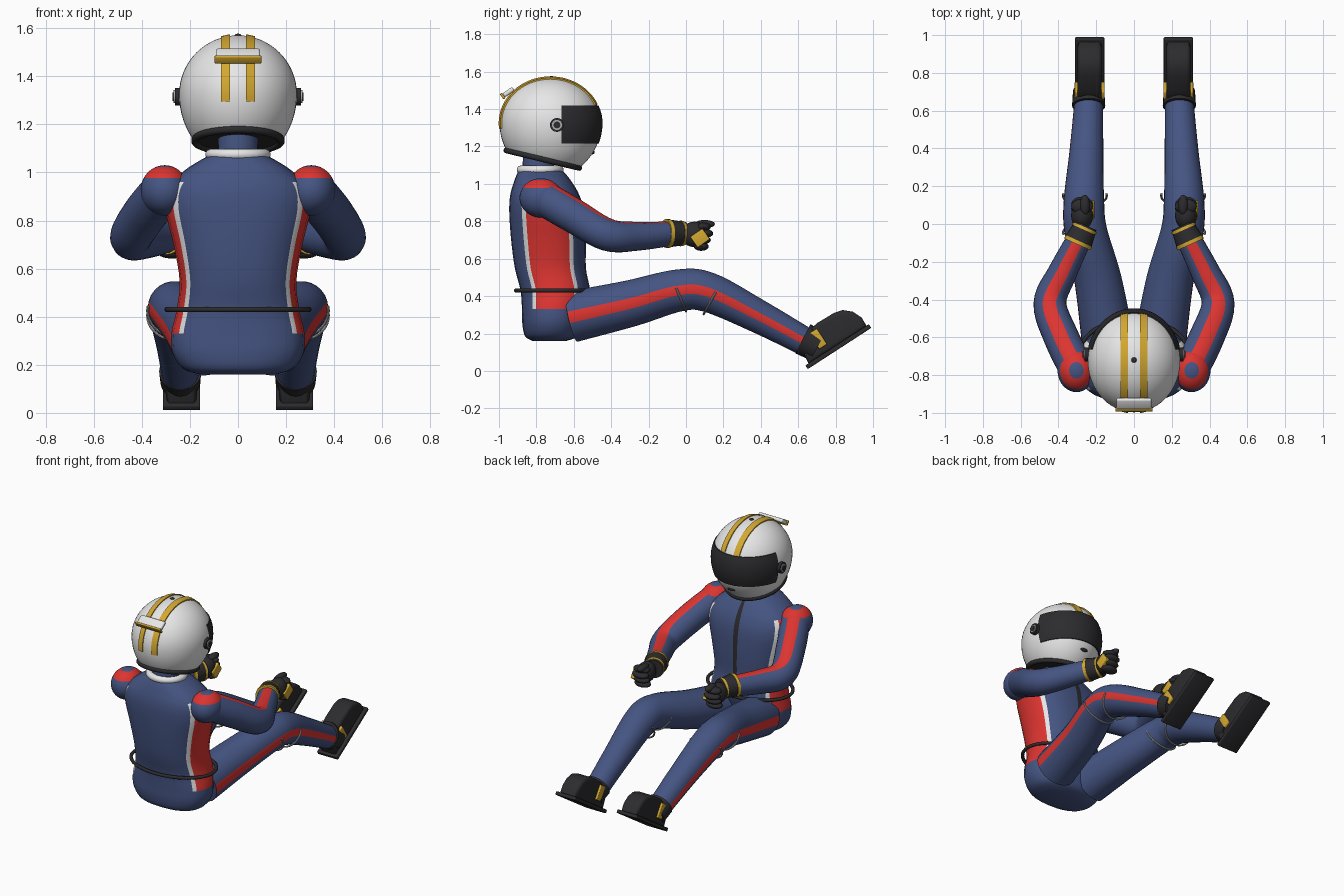
import bpy, bmesh, math
from mathutils import Vector as V, Matrix

if "Cube" in bpy.data.objects:
    bpy.data.objects.remove(bpy.data.objects["Cube"])

def mat(name, r, g, b):
    m = bpy.data.materials.new(name)
    m.diffuse_color = (r, g, b, 1)
    m.use_nodes = True
    m.node_tree.nodes["Principled BSDF"].inputs["Base Color"].default_value = m.diffuse_color
    return m

BLUE = mat("suit_blue", .06, .09, .225)
RED = mat("panel_red", .72, .035, .03)
WHITE = mat("helmet_white", .8, .8, .8)
DARK = mat("glove_dark", .025, .025, .028)
GOLD = mat("trim_gold", .65, .39, .03)
GREY = mat("ring_grey", .42, .42, .44)
UP, X = V((0, 0, 1)), V((1, 0, 0))

def finish(name, bm, mats, angle=40):
    bmesh.ops.recalc_face_normals(bm, faces=bm.faces[:])
    me = bpy.data.meshes.new(name)
    bm.to_mesh(me)
    bm.free()
    for m in mats:
        me.materials.append(m)
    ob = bpy.data.objects.new(name, me)
    bpy.context.collection.objects.link(ob)
    bpy.ops.object.select_all(action='DESELECT')
    ob.select_set(True)
    bpy.context.view_layer.objects.active = ob
    bpy.ops.object.shade_smooth_by_angle(angle=math.radians(angle))
    return ob

def loft(name, rings, mats, rule=None, closed=False, wrap=True, cap=True):
    """Skin between rings; rule(i, j) gives the material slot."""
    bm = bmesh.new()
    vs = [[bm.verts.new(p) for p in r] for r in rings]
    n, m = len(vs), len(vs[0])
    for i in range(n if closed else n - 1):
        for j in range(m if wrap else m - 1):
            k, l = (i + 1) % n, (j + 1) % m
            f = bm.faces.new((vs[i][j], vs[i][l], vs[k][l], vs[k][j]))
            if rule:
                f.material_index = rule(i, j)
    if cap and wrap and not closed:
        bm.faces.new(vs[0])
        bm.faces.new(vs[-1])
    return finish(name, bm, mats)

def smooth(keys, sub):
    """Catmull-Rom through tuples of numbers."""
    out = []
    for i in range(len(keys) - 1):
        q = [keys[max(0, min(len(keys) - 1, i + d))] for d in (-1, 0, 1, 2)]
        for s in range(sub):
            t = s / sub
            out.append([.5 * (2 * b + (c - a) * t + (2 * a - 5 * b + 4 * c - d) * t * t
                              + (3 * b - a - 3 * c + d) * t ** 3) for a, b, c, d in zip(*q)])
    return out + [list(keys[-1])]

def tube(name, pts, ref, mats, stripe=None, closed=False, sides=24):
    """Tube through (x, y, z, radius) points, optional stripe facing ref."""
    angs = [math.tau * k / sides for k in range(sides)]
    if stripe:
        span = math.tau - 2 * stripe
        angs = [-stripe, 0] + [stripe + span * k / sides for k in range(sides)]
    n, rings = len(pts), []
    for i, p in enumerate(pts):
        a = pts[i - 1] if closed or i else p
        b = pts[(i + 1) % n] if closed or i < n - 1 else p
        t = (V(b[:3]) - V(a[:3])).normalized()
        u = (ref - t * ref.dot(t)).normalized()
        w = t.cross(u)
        rings.append([V(p[:3]) + (u * math.cos(g) + w * math.sin(g)) * p[3] for g in angs])
    rule = (lambda i, j: int(j < 2)) if stripe else None
    return loft(name, rings, mats, rule, closed)

def ring(name, c, rx, ry, r, m):
    pts = [(c[0] + rx * math.cos(a), c[1] + ry * math.sin(a), c[2], r)
           for a in (math.tau * k / 48 for k in range(48))]
    return tube(name, pts, UP, [m], closed=True, sides=10)

def ball(name, c, size, mats, rule=None, rot=None, seg=24):
    bm = bmesh.new()
    bmesh.ops.create_uvsphere(bm, u_segments=seg, v_segments=seg * 2 // 3, radius=1)
    if rule:
        for f in bm.faces:
            f.material_index = rule(f.calc_center_median())
    bm.transform(Matrix.Translation(c) @ (rot or Matrix()) @ Matrix.Diagonal((*size, 1)))
    return finish(name, bm, mats)

def box(name, c, size, m, rot=None, bevel=.008):
    bm = bmesh.new()
    bmesh.ops.create_cube(bm, size=1)
    bm.transform(Matrix.Diagonal((*size, 1)))
    bmesh.ops.bevel(bm, geom=bm.edges[:], offset=bevel, segments=3, affect='EDGES', profile=.5)
    bm.transform(Matrix.Translation(c) @ (rot or Matrix()))
    return finish(name, bm, [m])

# torso: (z, half width, centre y, half depth), side panels and zip by angle
body = smooth([(.16, .16, -.73, .09), (.185, .23, -.72, .14), (.25, .272, -.715, .16), (.33, .277, -.71, .167),
               (.43, .255, -.7, .185), (.55, .243, -.725, .19), (.7, .268, -.735, .2), (.85, .303, -.745, .2),
               (.94, .29, -.755, .185), (1.01, .22, -.765, .155), (1.06, .14, -.775, .125), (1.08, .1, -.78, .1)], 4)
half = [-38, -30, -15, 0, 15, 30, 38, 50, 62, 75, 88, 92, 105, 118, 130]
degs = half + [a + 180 for a in half[:7]] + [230, 243, 256, 270, 284, 297, 310]
sgn = lambda v, e: math.copysign(abs(v) ** e, v)

def body_ring(z, w, y, d):
    return [V((w * sgn(math.cos(math.radians(a)), .85), y + d * sgn(math.sin(math.radians(a)), .85), z)) for a in degs]

def body_rule(i, j):
    z, a = body[i][0], degs[j]
    if a == 88 and .45 < z < 1.04:
        return 3
    if .32 < z < .95:
        if a in (-38, 30, 142, 210):
            return 2
        if -30 <= a < 30 or 150 <= a < 210:
            return 1
    return 0

loft("torso", [body_ring(*k) for k in body], [BLUE, RED, WHITE, DARK], body_rule)
ring("belt", (0, -.705, .43), .295, .205, .011, DARK)
tube("neck", [(0, -.79, 1.04, .085), (0, -.79, 1.22, .08)], X, [BLUE])
ring("collar", (0, -.78, 1.075), .113, .103, .023, WHITE)

# helmet: ellipsoid with a tilted open bottom
HC, HX, HY, HZ = V((0, -.725, 1.325)), .245, .272, .245
bm = bmesh.new()
bmesh.ops.create_uvsphere(bm, u_segments=48, v_segments=32, radius=1)
for v in bm.verts:
    v.co = HC + V((v.co.x * HX, v.co.y * HY, v.co.z * (HZ if v.co.z > 0 else .29)))
cut = bmesh.ops.bisect_plane(bm, geom=bm.verts[:] + bm.edges[:] + bm.faces[:], plane_co=(0, -.755, 1.13),
                             plane_no=(0, .24, 1), clear_inner=True)
loop = [e.co.copy() for e in cut['geom_cut'] if isinstance(e, bmesh.types.BMVert)]
for f in bmesh.ops.holes_fill(bm, edges=[e for e in bm.edges if e.is_boundary], sides=0)['faces']:
    f.material_index = 1
finish("helmet", bm, [WHITE, DARK])
loop.sort(key=lambda p: math.atan2(p.y + .755, p.x))
loop = [p for i, p in enumerate(loop) if (p - loop[i - 1]).length > .004]
tube("helmet_rim", [(*p, .016) for p in loop], UP, [DARK], closed=True, sides=10)

# visor: curved shell wrapped around the face
def visor_ring(z, k):
    h = z - HC.z
    f = math.sqrt(1 - (h / (HZ if h > 0 else .29)) ** 2) * k
    s = min(.06 / (HY * f), 1)
    a0 = math.asin(s)
    return [V((HX * f * math.cos(a), HC.y + HY * f * math.sin(a), z))
            for a in (a0 + (math.pi - 2 * a0) * j / 32 for j in range(33))]
zs = [1.215 + .205 * k / 8 for k in range(9)]
loft("visor", [visor_ring(zs[0], 1)] + [visor_ring(z, 1.025) for z in zs] + [visor_ring(zs[-1], 1)],
     [DARK], wrap=False)

# racing stripes over the crown
for s in (-1, 1):
    rows = []
    for k in range(41):
        a = math.radians(24 + 163 * k / 40)
        row = []
        for x, o in ((.033, -.01), (.033, .007), (.071, .007), (.071, -.01)):
            f = math.sqrt(1 - (x / HX) ** 2)
            row.append(V((s * x, HC.y + (HY * f + o) * math.cos(a), HC.z + (HZ * f + o) * math.sin(a))))
        rows.append(row)
    loft("helmet_stripe", rows, [GOLD])
    # visor hinge
    for r, x, m in ((.037, .262, DARK), (.027, .268, GREY), (.018, .273, DARK)):
        tube("visor_hinge", [(s * .225, -.69, 1.315, r), (s * x, -.69, 1.315, r)], UP, [m])
tilt = Matrix.Rotation(math.radians(35), 4, 'X')
box("spoiler", (0, -.95, 1.49), (.185, .065, .025), WHITE, tilt, .01)
box("spoiler_lip", (0, -.98, 1.47), (.195, .014, .034), GOLD, tilt, .004)
ball("top_vent", (0, -.72, 1.57), (.014, .014, .007), [DARK], seg=12)
ball("chin_vent", (0, -.5, 1.17), (.03, .012, .012), [DARK], seg=12)

tilt = Matrix.Rotation(math.radians(33), 4, 'X')
for s in (-1, 1):
    # arm with a stripe on top, and shoulder cap
    arm = smooth([(s * .3, -.77, .93, .095), (s * .385, -.6, .83, .093), (s * .445, -.42, .728, .087),
                  (s * .38, -.26, .72, .077), (s * .285, -.07, .735, .065)], 6)
    tube("arm", arm, UP, [BLUE, RED], stripe=.42)
    ball("shoulder", (s * .305, -.775, .925), (.1, .115, .105), [BLUE, RED],
         lambda c: int(.55 < c.z < .9), seg=36)
    # glove: cuff, gold band, palm, curled fingers, thumb
    w = V((s * .29, -.085, .735))
    d = V((-s * .45, 1, 0)).normalized()
    for n, a, b, r0, r1, m in (("cuff_band", -.025, -.005, .077, .077, GOLD), ("cuff", -.01, .085, .075, .062, DARK),
                               ("wrist_band", .06, .075, .069, .067, GOLD)):
        tube(n, [(*(w + d * a), r0), (*(w + d * b), r1)], UP, [m])
    hx = s * .275
    ball("palm", (hx, .045, .73), (.058, .075, .068), [DARK])
    for k in range(4):
        ball("finger", (hx, .105 - .012 * abs(k - 1), .77 - .035 * k), (.058, .04, .023), [DARK], seg=16)
    ball("thumb", (hx - s * .015, .1, .785), (.026, .055, .022), [DARK], seg=16)
    box("knuckle_plate", (hx + .05, .075, .71), (.03, .08, .07), GOLD,
        Matrix.Rotation(math.radians(35), 4, 'X'), .006)

    # leg with an outer stripe
    keys = [(s * .14, -.61, .29, .138), (s * .19, -.3, .36, .125), (s * .255, -.04, .43, .113),
            (s * .265, .12, .42, .107), (s * .252, .38, .295, .09), (s * .24, .64, .155, .076)]
    tube("leg", smooth(keys, 7), X * s, [BLUE, RED], stripe=.23)
    # thin knee piping below the knee pad
    for y, z, t in ((-.045, .425, .4), (.15, .405, -.5)):
        arc = []
        for k in range(21):
            a = math.radians(170 + 200 * k / 20)
            p = Matrix.Rotation(t, 3, 'X') @ V((.116 * math.cos(a), 0, .116 * math.sin(a)))
            arc.append((s * .26 + p.x, y + p.y, z + p.z, .006))
        tube("knee_piping", arc, V((0, 1, 0)), [GREY], sides=8)

    # boot: ankle cuff, sole, shaped upper, side tabs in the tilted sole frame
    tube("ankle_cuff", [(s * .24, .625, .172, .088), (s * .24, .705, .13, .083)], X, [DARK])
    at = lambda x, u, v: Matrix.Translation((s * .235, .65, .01)) @ tilt @ V((x, u, v))
    box("sole", at(0, .203, .011), (.155, .405, .024), DARK, tilt, .005)
    bm = bmesh.new()
    prof = [(.02, .02), (.39, .02), (.392, .075), (.37, .125), (.33, .162), (.28, .175), (.18, .178), (.08, .165), (.03, .1)]
    f = bm.faces.new([bm.verts.new((-.064, u, v)) for u, v in prof])
    ex = bmesh.ops.extrude_face_region(bm, geom=[f])['geom']
    bmesh.ops.translate(bm, vec=(.128, 0, 0), verts=[e for e in ex if isinstance(e, bmesh.types.BMVert)])
    rim = [e for e in bm.edges if abs(e.verts[0].co.x - e.verts[1].co.x) < .001]
    bmesh.ops.bevel(bm, geom=rim, offset=.022, segments=4, affect='EDGES', profile=.5)
    bm.transform(Matrix.Translation((s * .235, .65, .01)) @ tilt)
    finish("boot", bm, [DARK], 50)
    for e in (-1, 1):
        box("boot_tab", at(e * .068, .135, .105), (.022, .05, .1), GOLD, tilt, .005)
